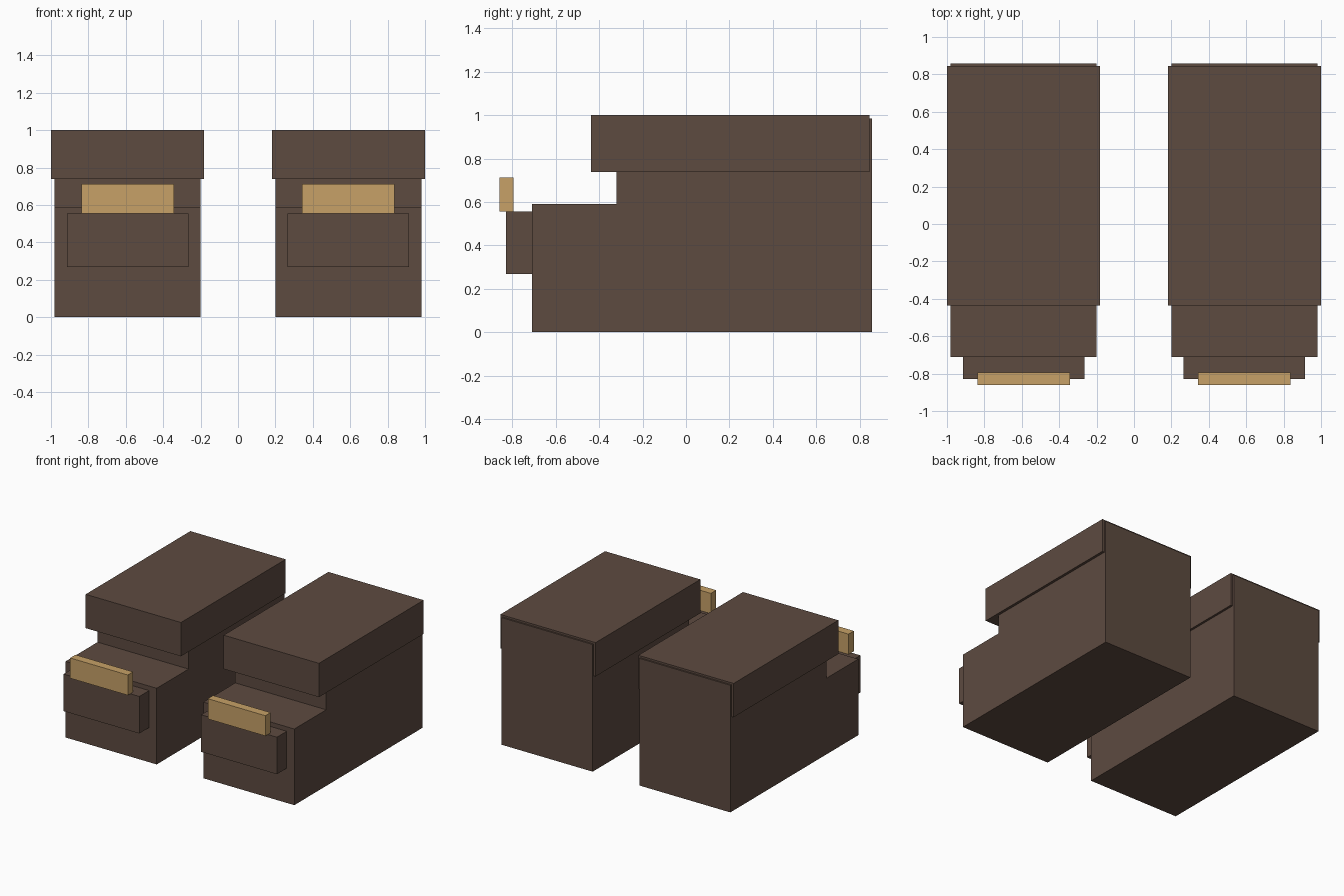
import bpy
import bmesh

cube = bpy.data.objects.get("Cube")
if cube:
    bpy.data.objects.remove(cube, do_unlink=True)


def make_material(name, rgb):
    mat = bpy.data.materials.new(name)
    mat.use_nodes = True
    color = (*rgb, 1.0)
    mat.diffuse_color = color
    mat.node_tree.nodes["Principled BSDF"].inputs["Base Color"].default_value = color
    return mat


brown = make_material("dark_brown", (0.110, 0.069, 0.051))
tan = make_material("tan", (0.571, 0.356, 0.136))


def extrude_profile(name, profile, x_min, x_max, mat):
    """Sweep a (y, z) outline along x."""
    bm = bmesh.new()
    face = bm.faces.new([bm.verts.new((x_min, y, z)) for y, z in profile])
    swept = bmesh.ops.extrude_face_region(bm, geom=[face])["geom"]
    verts = [v for v in swept if isinstance(v, bmesh.types.BMVert)]
    bmesh.ops.translate(bm, verts=verts, vec=(x_max - x_min, 0, 0))
    bmesh.ops.recalc_face_normals(bm, faces=bm.faces)
    mesh = bpy.data.meshes.new(name)
    bm.to_mesh(mesh)
    bm.free()
    mesh.materials.append(mat)
    obj = bpy.data.objects.new(name, mesh)
    bpy.context.collection.objects.link(obj)
    return obj


def box(name, x, y, z, mat):
    outline = [(y[0], z[0]), (y[1], z[0]), (y[1], z[1]), (y[0], z[1])]
    return extrude_profile(name, outline, x[0], x[1], mat)


def span(side, inner, outer):
    """X range on the given side, in ascending order."""
    return sorted((side * inner, side * outer))


# Stepped side outline of the main block
BODY = [(-0.71, 0), (0.857, 0), (0.857, 0.985),
        (-0.32, 0.985), (-0.32, 0.59), (-0.71, 0.59)]

for label, side in (("left", 1), ("right", -1)):
    # Main block with a low front step
    extrude_profile(label + "_body", BODY, *span(side, 0.2, 0.98), brown)
    # Overhanging top slab
    box(label + "_top_slab", span(side, 0.183, 1.0), (-0.437, 0.845), (0.738, 1.0), brown)
    # Raised front panel
    box(label + "_front_panel", span(side, 0.265, 0.915), (-0.83, -0.71), (0.268, 0.555), brown)
    # Tan bar standing on the panel's front edge
    box(label + "_front_bar", span(side, 0.343, 0.837), (-0.86, -0.795), (0.555, 0.712), tan)
